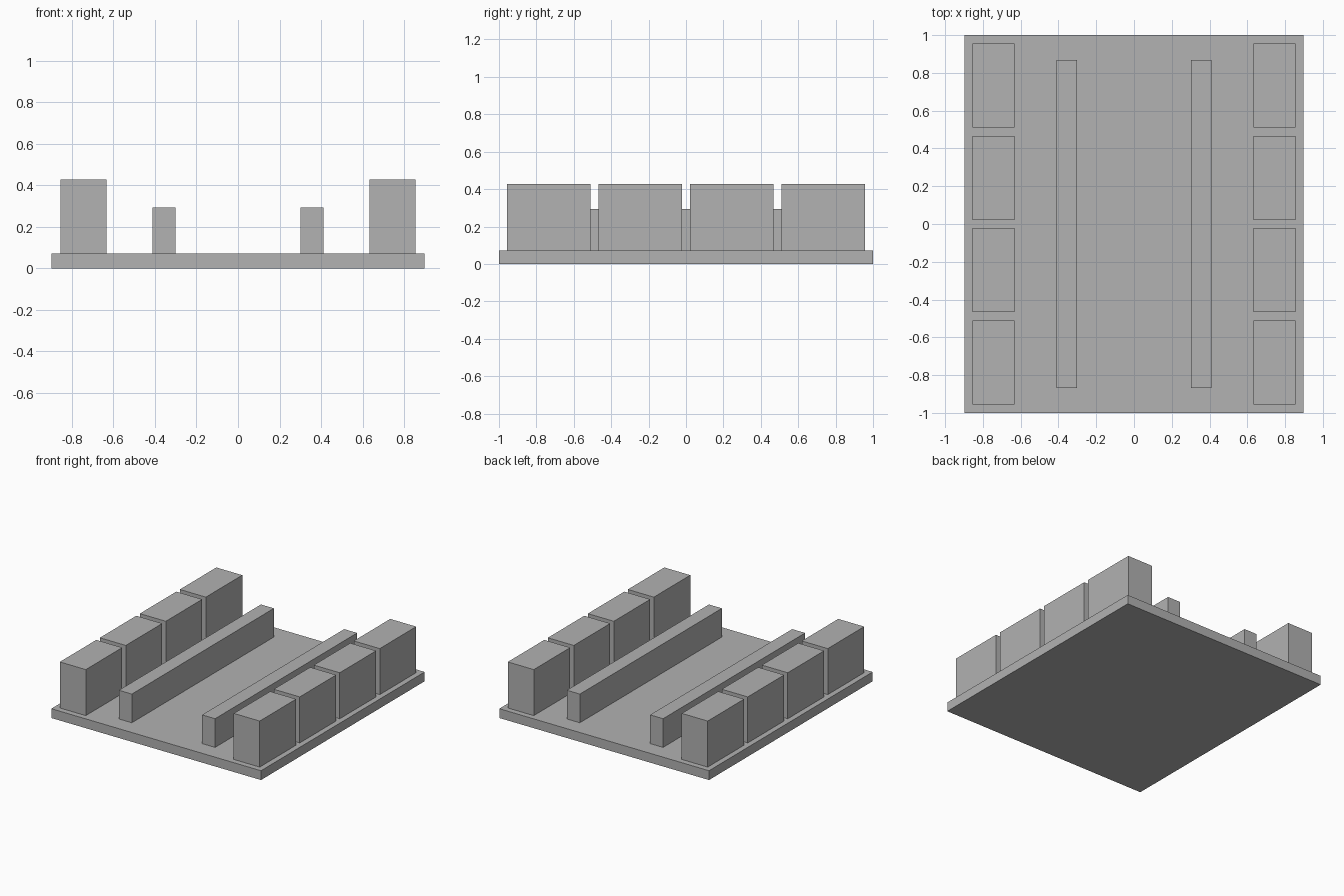
import bpy

# Remove the default cube
if "Cube" in bpy.data.objects:
    bpy.data.objects.remove(bpy.data.objects["Cube"], do_unlink=True)

# Single plain grey
grey = bpy.data.materials.new("plain_grey")
grey.use_nodes = True
colour = (0.445, 0.445, 0.445, 1.0)
grey.diffuse_color = colour
grey.node_tree.nodes["Principled BSDF"].inputs["Base Color"].default_value = colour


def box(name, centre, width, length, bottom, top):
    """Flat-faced box standing between two heights."""
    x, y = centre
    bpy.ops.mesh.primitive_cube_add(size=1, location=(x, y, (bottom + top) / 2))
    obj = bpy.context.object
    obj.name = name
    obj.scale = (width, length, top - bottom)
    bpy.ops.object.transform_apply(location=False, rotation=False, scale=True)
    obj.data.materials.append(grey)
    return obj


BASE_TOP = 0.072
PITCH = 0.489

# Base slab
box("base_slab", (0, 0), 1.794, 2.0, 0, BASE_TOP)

for side, sign in (("left", 1), ("right", -1)):
    # Long low inner wall
    box(f"{side}_inner_wall", (sign * 0.356, 0), 0.111, 1.736, BASE_TOP, 0.294)
    # Row of four tall blocks along the edge
    for i in range(4):
        y = (i - 1.5) * PITCH
        box(f"{side}_block_{i + 1}", (sign * 0.744, y), 0.222, 0.445, BASE_TOP, 0.428)
